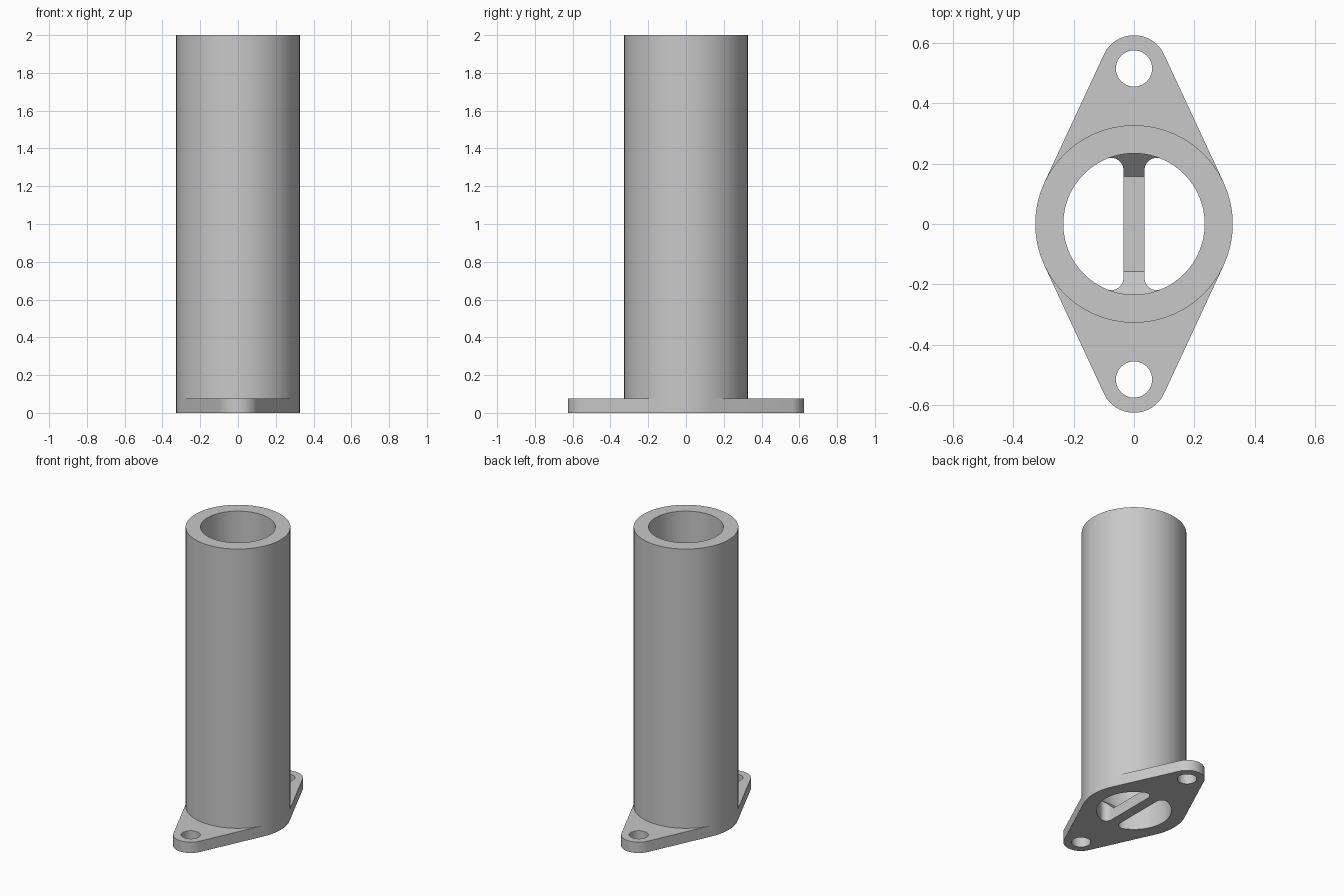
import bpy, bmesh
from math import sin, cos, pi, atan2, asin, sqrt, hypot, radians

if "Cube" in bpy.data.objects:
    bpy.data.objects.remove(bpy.data.objects["Cube"], do_unlink=True)

HEIGHT, PLATE = 2.0, 0.075
OUTER, BORE = 0.327, 0.234
EAR_Y, EAR_R, BOLT_R = 0.515, 0.11, 0.06
BAR, FILLET, GUSSET_Y = 0.035, 0.04, 0.157

grey = bpy.data.materials.new("plain grey")
grey.use_nodes = True
grey.diffuse_color = (0.58, 0.58, 0.58, 1)
grey.node_tree.nodes["Principled BSDF"].inputs["Base Color"].default_value = grey.diffuse_color


def arc(cx, cy, r, a0, a1, n):
    return [(cx + r * cos(a0 + (a1 - a0) * i / n), cy + r * sin(a0 + (a1 - a0) * i / n))
            for i in range(n + 1)]


def circle(cx, cy, r, n):
    return arc(cx, cy, r, 0, 2 * pi, n)[:-1]


def finish(bm, name):
    mesh = bpy.data.meshes.new(name)
    bm.to_mesh(mesh)
    bm.free()
    mesh.materials.append(grey)
    obj = bpy.data.objects.new(name, mesh)
    bpy.context.collection.objects.link(obj)
    bpy.ops.object.select_all(action='DESELECT')
    obj.select_set(True)
    bpy.context.view_layer.objects.active = obj
    bpy.ops.object.shade_smooth_by_angle(angle=radians(30))
    return obj


# Flange outline: large middle circle joined by tangents to two ear circles
t = asin((OUTER - EAR_R) / EAR_Y)
outline = (arc(0, 0, OUTER, -t, t, 16) + arc(0, EAR_Y, EAR_R, t, pi - t, 24)
           + arc(0, 0, OUTER, pi - t, pi + t, 16) + arc(0, -EAR_Y, EAR_R, pi + t, 2 * pi - t, 24))

# Half-moon window with rounded corners beside the cross bar
fx = BAR + FILLET
fy = sqrt((BORE - FILLET) ** 2 - fx ** 2)
a = atan2(fy, fx)
window = (arc(0, 0, BORE, -a, a, 48) + arc(fx, fy, FILLET, a, pi, 10)[1:]
          + arc(fx, -fy, FILLET, pi, 2 * pi - a, 10)[:-1])
loops = [outline, window, [(-x, y) for x, y in window],
         circle(0, EAR_Y, BOLT_R, 40), circle(0, -EAR_Y, BOLT_R, 40)]

# Flange plate with the cross bar left between the windows
bm = bmesh.new()
edges = []
for loop in loops:
    vs = [bm.verts.new((x, y, 0)) for x, y in loop]
    edges += [bm.edges.new((vs[i - 1], vs[i])) for i in range(len(vs))]
bmesh.ops.triangle_fill(bm, edges=edges, use_beauty=True)
top = bmesh.ops.extrude_face_region(bm, geom=bm.faces[:])["geom"]
bmesh.ops.translate(bm, vec=(0, 0, PLATE), verts=[v for v in top if isinstance(v, bmesh.types.BMVert)])
bmesh.ops.recalc_face_normals(bm, faces=bm.faces[:])
finish(bm, "flange_plate")

# Tube wall, open where it meets the plate
bm = bmesh.new()
rings = [[bm.verts.new((x, y, z)) for x, y in circle(0, 0, r, 128)]
         for r, z in ((OUTER, PLATE), (OUTER, HEIGHT), (BORE, HEIGHT), (BORE, PLATE))]
for lo, hi in zip(rings, rings[1:]):
    for i in range(128):
        bm.faces.new((lo[i - 1], lo[i], hi[i], hi[i - 1]))
finish(bm, "tube")

# Sloped gussets where the cross bar meets the bore
side = arc(fx, fy, FILLET, pi, a, 10)
right = [(BAR, GUSSET_Y)] + side
left = [(-x, y) for x, y in reversed(right)]
plan = right + arc(0, 0, BORE, a, pi - a, 16)[1:-1] + left
for name, s in (("back_bar_gusset", 1), ("front_bar_gusset", -1)):
    bm = bmesh.new()
    slope = [bm.verts.new((s * x, s * y, PLATE + y - GUSSET_Y)) for x, y in plan]
    bm.faces.new(slope)
    n = len(right)
    for part in (slope[:n], slope[-n:]):
        base = [bm.verts.new((v.co.x, v.co.y, PLATE)) for v in part]
        for i in range(n - 1):
            # the slope starts at plate level, so its first side face is a triangle
            quad = [part[i + 1], part[i], base[i], base[i + 1]]
            if part[i].co.z - PLATE < 1e-5:
                quad.remove(base[i])
            elif part[i + 1].co.z - PLATE < 1e-5:
                quad.remove(base[i + 1])
            bm.faces.new(quad)
    loose = [v for v in bm.verts if not v.link_faces]
    bmesh.ops.delete(bm, geom=loose, context='VERTS')
    finish(bm, name)
